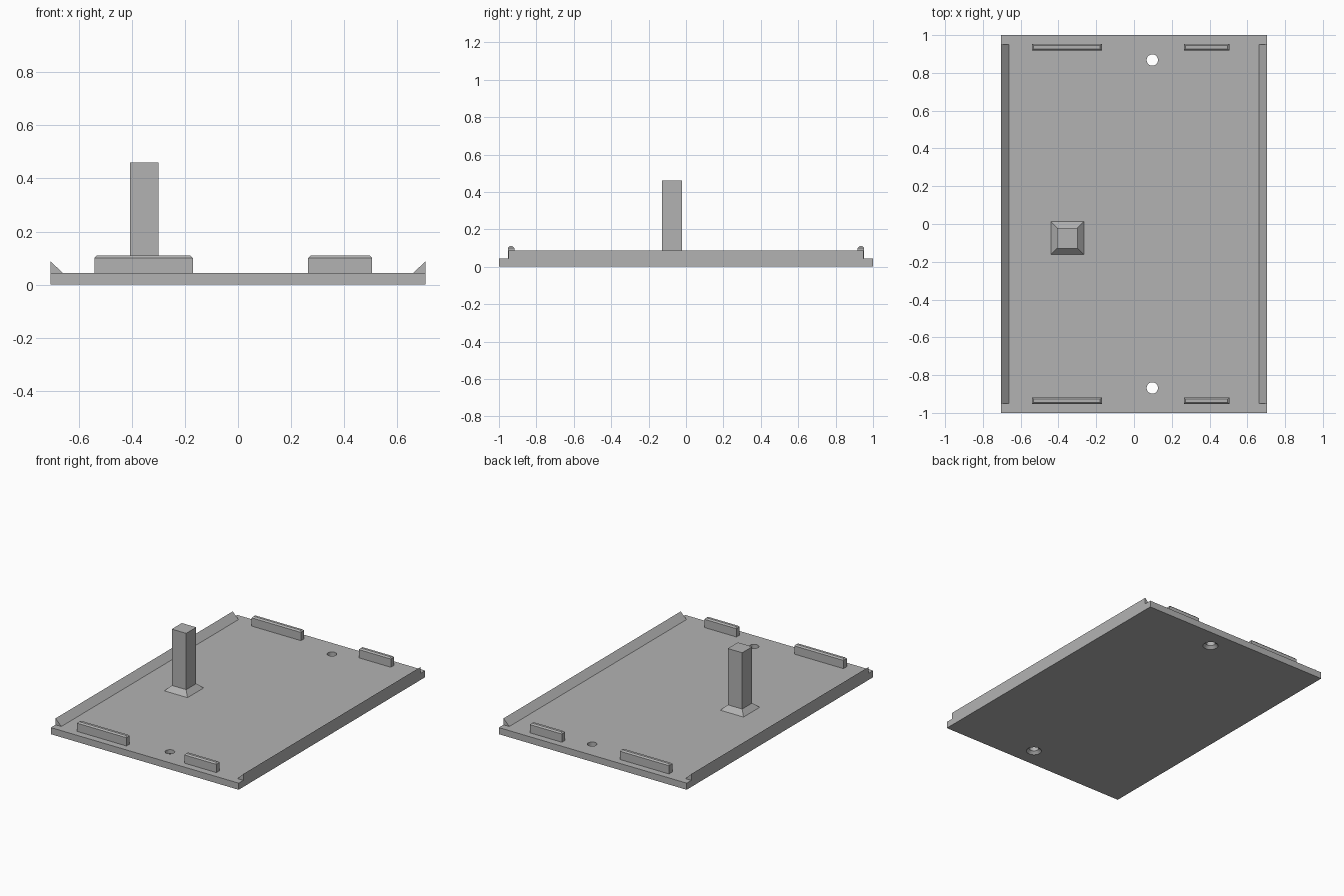
import bpy, bmesh, math
from mathutils import Matrix

if "Cube" in bpy.data.objects:
    bpy.data.objects.remove(bpy.data.objects["Cube"])

grey = bpy.data.materials.new("plain grey")
grey.diffuse_color = (0.45, 0.45, 0.45, 1)
grey.use_nodes = True
grey.node_tree.nodes["Principled BSDF"].inputs["Base Color"].default_value = grey.diffuse_color


def finish(name, bm):
    bmesh.ops.recalc_face_normals(bm, faces=bm.faces)
    me = bpy.data.meshes.new(name)
    bm.to_mesh(me)
    bm.free()
    me.materials.append(grey)
    ob = bpy.data.objects.new(name, me)
    bpy.context.collection.objects.link(ob)
    return ob


def stack(name, layers):
    """Solid through rectangles given as (x0, x1, y0, y1, z), bottom to top."""
    bm = bmesh.new()
    rings = [[bm.verts.new(p) for p in ((a, c, z), (b, c, z), (b, d, z), (a, d, z))]
             for a, b, c, d, z in layers]
    bm.faces.new(rings[0][::-1])
    bm.faces.new(rings[-1])
    for lo, hi in zip(rings, rings[1:]):
        for i in range(4):
            j = (i + 1) % 4
            bm.faces.new((lo[i], lo[j], hi[j], hi[i]))
    return finish(name, bm)


W, T = 0.705, 0.045  # plate half width and thickness

# Base plate
plate = stack("base_plate", [(-W, W, -1, 1, 0), (-W, W, -1, 1, T)])

# Two screw holes, countersunk from below
for k, y in enumerate((-0.868, 0.868)):
    bm = bmesh.new()
    rings = []
    for r, z in ((0.058, -0.01), (0.03, 0.018), (0.03, T + 0.02)):
        rings.append([bm.verts.new((0.097 + r * math.cos(math.tau * i / 32),
                                    y + r * math.sin(math.tau * i / 32), z)) for i in range(32)])
    bm.faces.new(rings[0][::-1])
    bm.faces.new(rings[-1])
    for lo, hi in zip(rings, rings[1:]):
        for i in range(32):
            j = (i + 1) % 32
            bm.faces.new((lo[i], lo[j], hi[j], hi[i]))
    cutter = finish(f"hole_cutter_{k}", bm)
    cutter.hide_render = True
    cutter.hide_viewport = True
    mod = plate.modifiers.new("screw hole", 'BOOLEAN')
    mod.operation = 'DIFFERENCE'
    mod.solver = 'EXACT'
    mod.object = cutter

# Wedge rails along both long edges
for side, name in ((-1, "left_rail"), (1, "right_rail")):
    bm = bmesh.new()
    ends = [[bm.verts.new((side * x, y, z)) for x, z in ((0.661, T), (W, T), (W, 0.088))]
            for y in (-0.95, 0.95)]
    bm.faces.new(ends[0])
    bm.faces.new(ends[1])
    for i in range(3):
        j = (i + 1) % 3
        bm.faces.new((ends[0][i], ends[0][j], ends[1][j], ends[1][i]))
    finish(name, bm)

# Locating ridges with chamfered tops near both short edges
c = 0.009
for side, where in ((-1, "front"), (1, "back")):
    y0, y1 = sorted((side * 0.918, side * 0.953))
    for x0, x1, size in ((-0.54, -0.17, "long"), (0.264, 0.505, "short")):
        stack(f"{where}_{size}_ridge", [(x0, x1, y0, y1, T), (x0, x1, y0, y1, 0.101),
                                        (x0 + c, x1 - c, y0 + c, y1 - c, 0.11)])


# Square post with a flared foot
def square(h, z, x=-0.353, y=-0.075):
    return (x - h, x + h, y - h, y + h, z)


stack("post", [square(0.087, T), square(0.054, 0.078), square(0.054, 0.46)])
